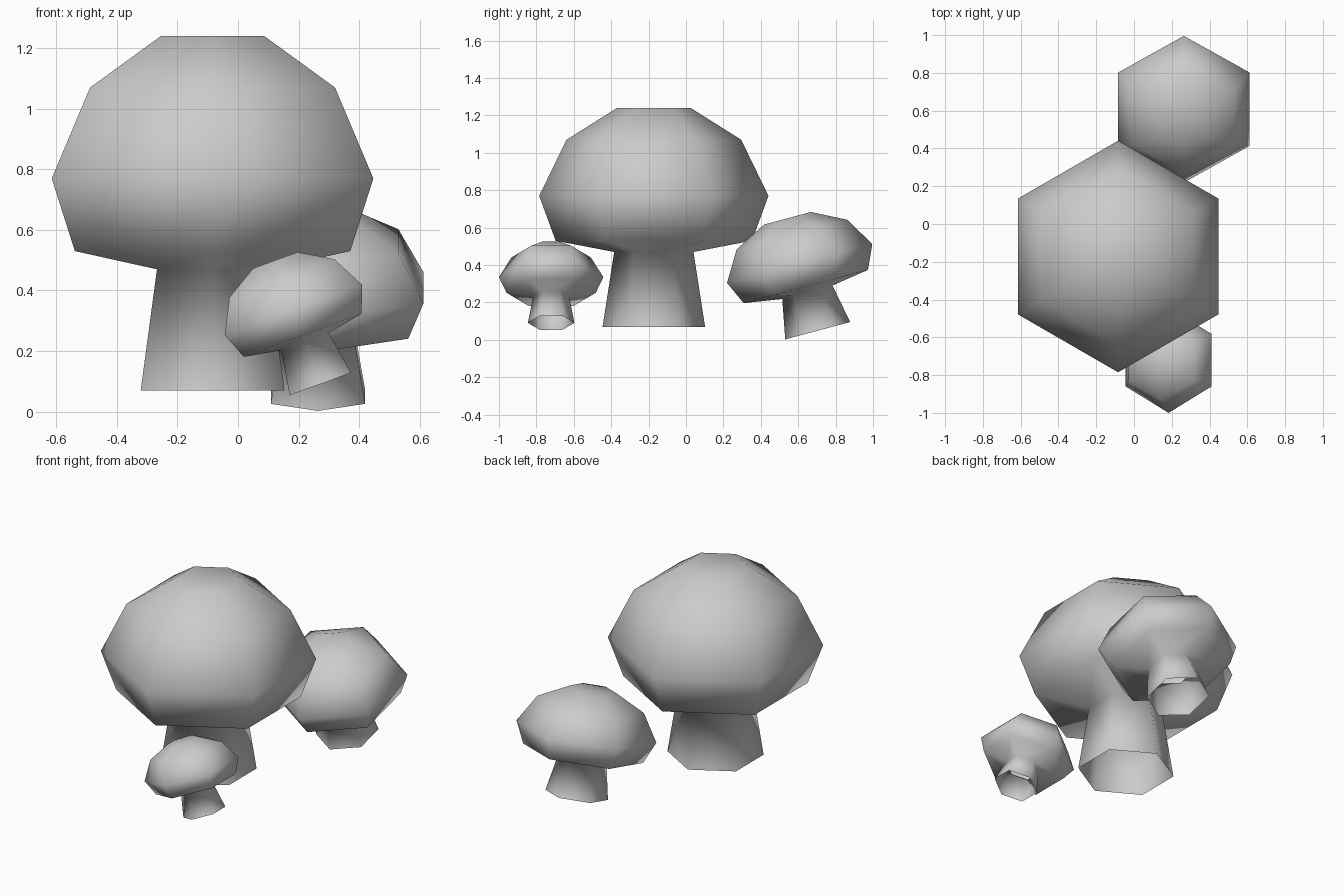
import bpy, bmesh
from math import radians, cos, sin, pi

cube = bpy.data.objects.get("Cube")
if cube:
    bpy.data.objects.remove(cube, do_unlink=True)

grey = bpy.data.materials.new("plain_grey")
grey.use_nodes = True
colour = (0.6, 0.6, 0.6, 1)
grey.diffuse_color = colour
grey.node_tree.nodes["Principled BSDF"].inputs["Base Color"].default_value = colour

SIDES = 6
# radius and height from the open stem foot up to the flat crown
PROFILE = [(0.274, 0), (0.212, 0.40), (0.525, 0.46), (0.613, 0.70), (0.467, 1.0), (0.197, 1.17)]


def mushroom(name, foot, width, height, tilt):
    """Hexagonal mushroom: one lathed skin, open at the foot."""
    bm = bmesh.new()
    rings = []
    for r, z in PROFILE:
        angles = [pi / 2 + 2 * pi * i / SIDES for i in range(SIDES)]
        rings.append([bm.verts.new((r * width * cos(a), r * width * sin(a), z * height)) for a in angles])
    for low, high in zip(rings, rings[1:]):
        for i in range(SIDES):
            j = (i + 1) % SIDES
            bm.faces.new((low[i], low[j], high[j], high[i]))
    bm.faces.new(rings[-1])
    for face in bm.faces:
        face.smooth = True
    mesh = bpy.data.meshes.new(name)
    bm.to_mesh(mesh)
    bm.free()
    mesh.materials.append(grey)
    obj = bpy.data.objects.new(name, mesh)
    obj.location = foot
    obj.rotation_euler = [radians(t) for t in tilt]
    bpy.context.collection.objects.link(obj)


mushroom("large_mushroom", (-0.084, -0.172, 0.07), 1, 1, (0, 0, 0))
mushroom("small_front_mushroom", (0.272, -0.721, 0.091), 0.455, 0.372, (0, -20, 0))
mushroom("medium_back_mushroom", (0.264, 0.704, 0.049), 0.656, 0.532, (15, 0, 0))
